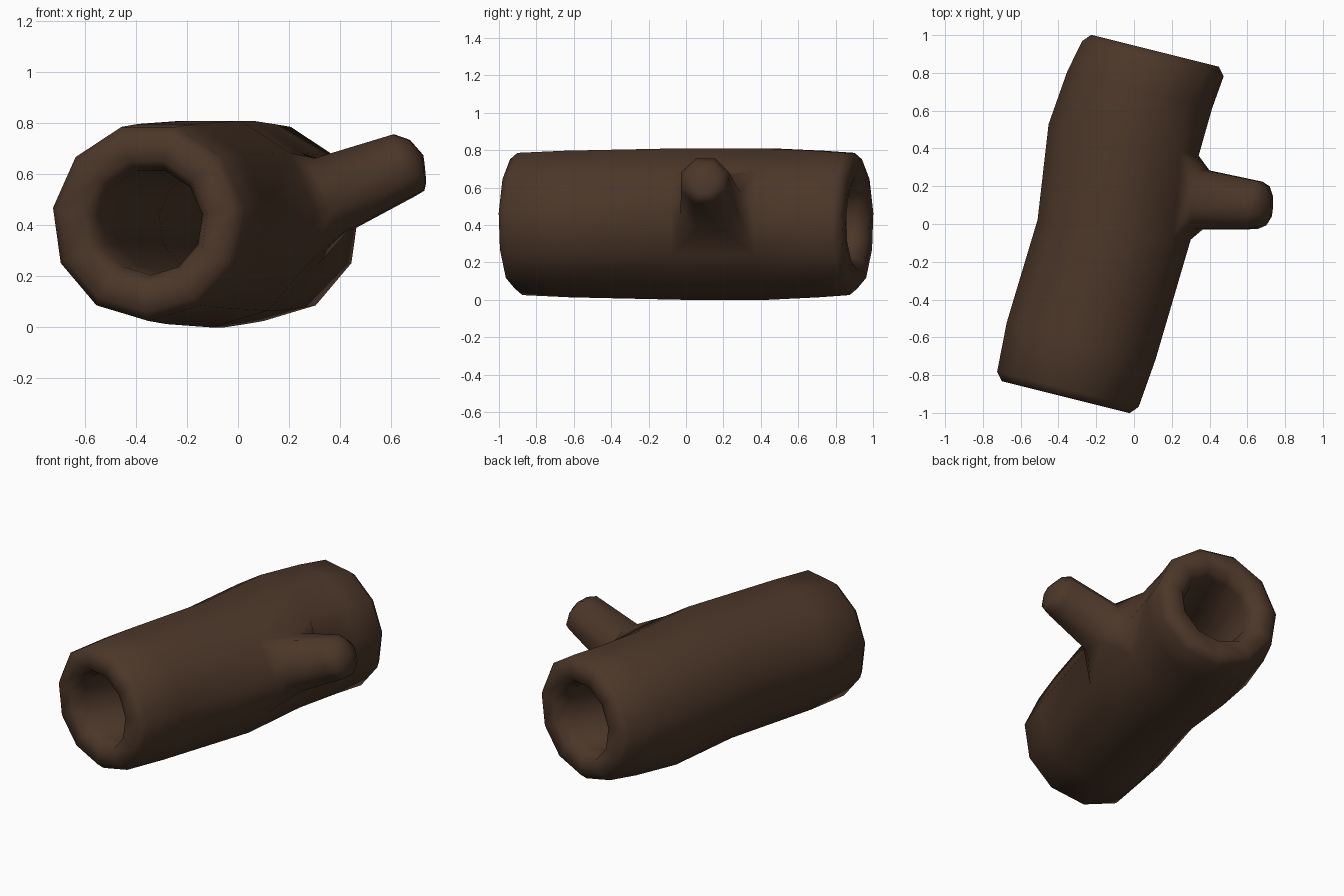
import bpy
import bmesh
from math import sin, cos, tau
from mathutils import Vector

if "Cube" in bpy.data.objects:
    bpy.data.objects.remove(bpy.data.objects["Cube"])

bark = bpy.data.materials.new("bark")
bark.diffuse_color = (0.072, 0.038, 0.022, 1)
bark.use_nodes = True
bark.node_tree.nodes["Principled BSDF"].inputs["Base Color"].default_value = bark.diffuse_color


def ring(bm, centre, axis, ru, rv, sides, turn):
    """Polygon ring around centre, perpendicular to axis."""
    axis = Vector(axis).normalized()
    u = axis.cross(Vector((0, 0, 1))).normalized()
    v = u.cross(axis)
    angles = [tau * (i + turn) / sides for i in range(sides)]
    return [bm.verts.new(Vector(centre) + u * cos(a) * ru + v * sin(a) * rv) for a in angles]


def bridge(bm, a, b):
    n = len(a)
    return [bm.faces.new((a[i], a[(i + 1) % n], b[(i + 1) % n], b[i])) for i in range(n)]


bm = bmesh.new()

# Hollow log: x, y, axis slope, side radius, vertical radius
outer = [
    (-0.362, -0.917, 0.25, 0.352, 0.352),
    (-0.35, -0.875, 0.25, 0.39, 0.388),
    (-0.28, -0.62, 0.25, 0.41, 0.4),
    (-0.105, -0.03, 0.13, 0.413, 0.413),
    (-0.055, 0.445, 0.21, 0.41, 0.413),
    (0.03, 0.71, 0.25, 0.4, 0.4),
    (0.1, 0.875, 0.25, 0.39, 0.388),
    (0.112, 0.917, 0.25, 0.352, 0.352),
]
# Tunnel, running back from the far end to the near end
inner = [
    (0.112, 0.917, 0.25, 0.25, 0.25),
    (0.085, 0.84, 0.25, 0.208, 0.208),
    (-0.055, 0.445, 0.21, 0.208, 0.208),
    (-0.105, -0.03, 0.13, 0.208, 0.208),
    (-0.28, -0.62, 0.25, 0.208, 0.208),
    (-0.34, -0.84, 0.25, 0.208, 0.208),
    (-0.362, -0.917, 0.25, 0.25, 0.25),
]
SIDES = 11  # one corner points straight down
rings = [ring(bm, (x, y, 0.413), (s, 1, 0), ru, rv, SIDES, 0.25) for x, y, s, ru, rv in outer + inner]
bands = [bridge(bm, rings[k], rings[(k + 1) % len(rings)]) for k in range(len(rings))]

# Open two side faces where the branch grows out of the log
right = sorted(bands[3], key=lambda f: -f.calc_center_median().x)[:2]
rim = [e for e in {e for f in right for e in f.edges}
       if sum(f in right for f in e.link_faces) == 1]
bmesh.ops.delete(bm, geom=right, context='FACES')

# Branch stub: centre, axis, radius
stub = [
    ((0.36, 0.13, 0.515), (0.35, -0.04, 0.13), 0.17),
    ((0.65, 0.1, 0.635), (0.35, -0.04, 0.12), 0.137),
    ((0.698, 0.097, 0.635), (0.35, -0.03, 0.1), 0.112),
    ((0.73, 0.095, 0.62), (1, -0.05, 0.1), 0.06),
]
loops = [ring(bm, c, a, r, r, 8, 0.5) for c, a, r in stub]
for a, b in zip(loops, loops[1:]):
    bridge(bm, a, b)
bm.faces.new(loops[-1])
root = [e for e in {e for v in loops[0] for e in v.link_edges}
        if e.verts[0] in loops[0] and e.verts[1] in loops[0]]
bmesh.ops.bridge_loops(bm, edges=rim + root)

bmesh.ops.recalc_face_normals(bm, faces=bm.faces)
mesh = bpy.data.meshes.new("hollow_log")
bm.to_mesh(mesh)
bm.free()
mesh.materials.append(bark)
mesh.polygons.foreach_set("use_smooth", [True] * len(mesh.polygons))
bpy.context.collection.objects.link(bpy.data.objects.new("hollow_log", mesh))
